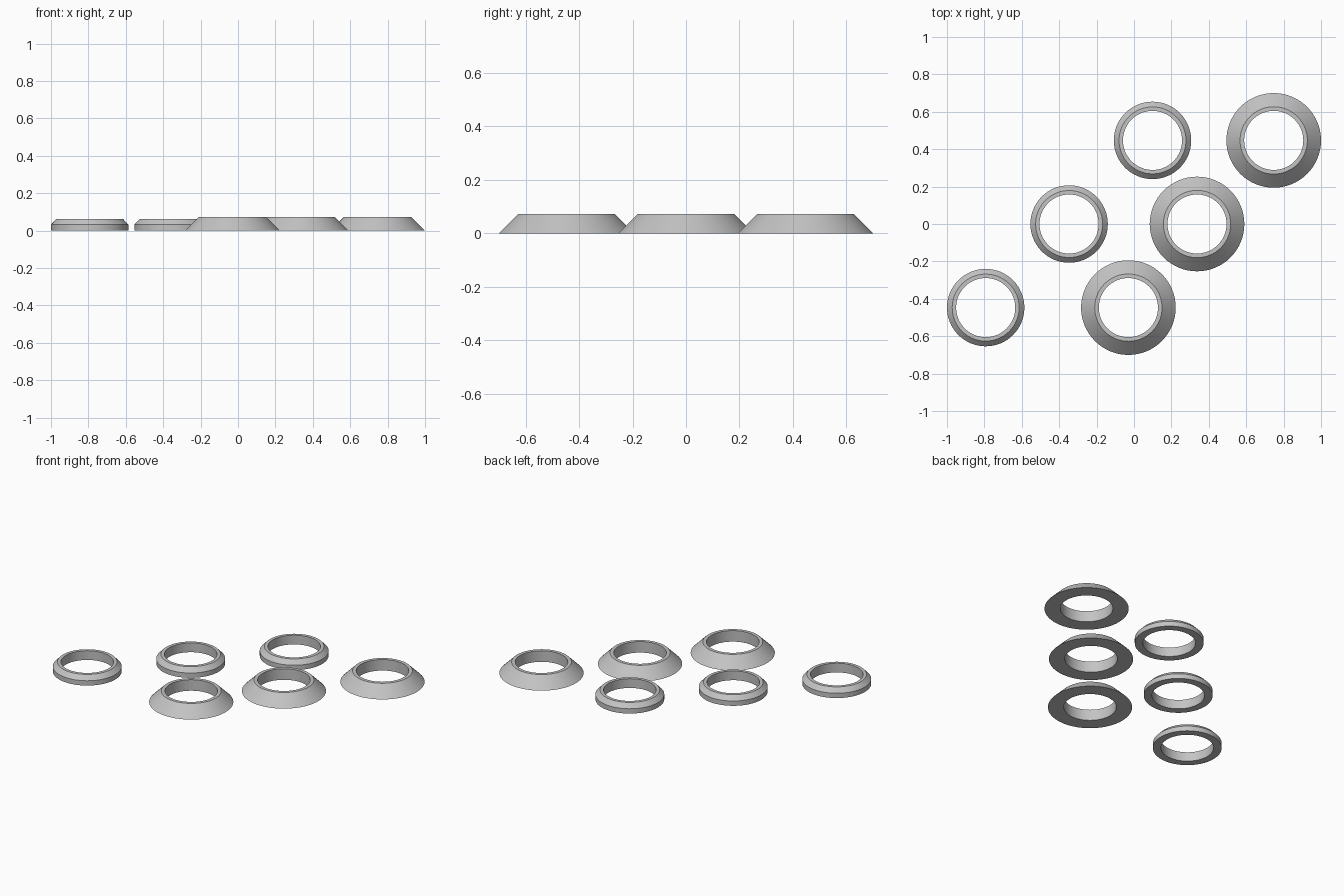
import bpy, bmesh, math

if "Cube" in bpy.data.objects:
    bpy.data.objects.remove(bpy.data.objects["Cube"])

grey = bpy.data.materials.new("light_grey")
grey.diffuse_color = (0.55, 0.55, 0.55, 1)
grey.use_nodes = True
grey.node_tree.nodes["Principled BSDF"].inputs["Base Color"].default_value = grey.diffuse_color
SIDES = 64


def make_ring(name, profile, x, y):
    """Revolve a closed (radius, z) profile around the vertical axis."""
    bm = bmesh.new()
    loops = []
    for r, z in profile:
        loops.append([bm.verts.new((r * math.cos(2 * math.pi * i / SIDES),
                                    r * math.sin(2 * math.pi * i / SIDES), z))
                      for i in range(SIDES)])
    for a, b in zip(loops, loops[1:] + loops[:1]):
        for i in range(SIDES):
            j = (i + 1) % SIDES
            bm.faces.new((a[i], a[j], b[j], b[i]))
    bmesh.ops.recalc_face_normals(bm, faces=bm.faces)
    mesh = bpy.data.meshes.new(name)
    bm.to_mesh(mesh)
    bm.free()
    mesh.materials.append(grey)
    ob = bpy.data.objects.new(name, mesh)
    ob.location = (x, y, 0)
    bpy.context.collection.objects.link(ob)
    bpy.ops.object.select_all(action='DESELECT')
    ob.select_set(True)
    bpy.context.view_layer.objects.active = ob
    bpy.ops.object.shade_smooth_by_angle(angle=math.radians(25))


# Cross-sections, listed from the bottom outer edge round to the bore
chamfered = [(0.207, 0), (0.207, 0.032), (0.179, 0.061), (0.158, 0.061), (0.158, 0)]
conical = [(0.253, 0), (0.180, 0.073), (0.158, 0.073), (0.158, 0)]

# Three staggered rows, one narrow and one wide ring in each
rows = [(-0.447, -0.793, -0.030), (0.0, -0.347, 0.337), (0.447, 0.099, 0.747)]
for n, (y, x_narrow, x_wide) in enumerate(rows, 1):
    make_ring(f"chamfered_ring_{n}", chamfered, x_narrow, y)
    make_ring(f"conical_ring_{n}", conical, x_wide, y)
